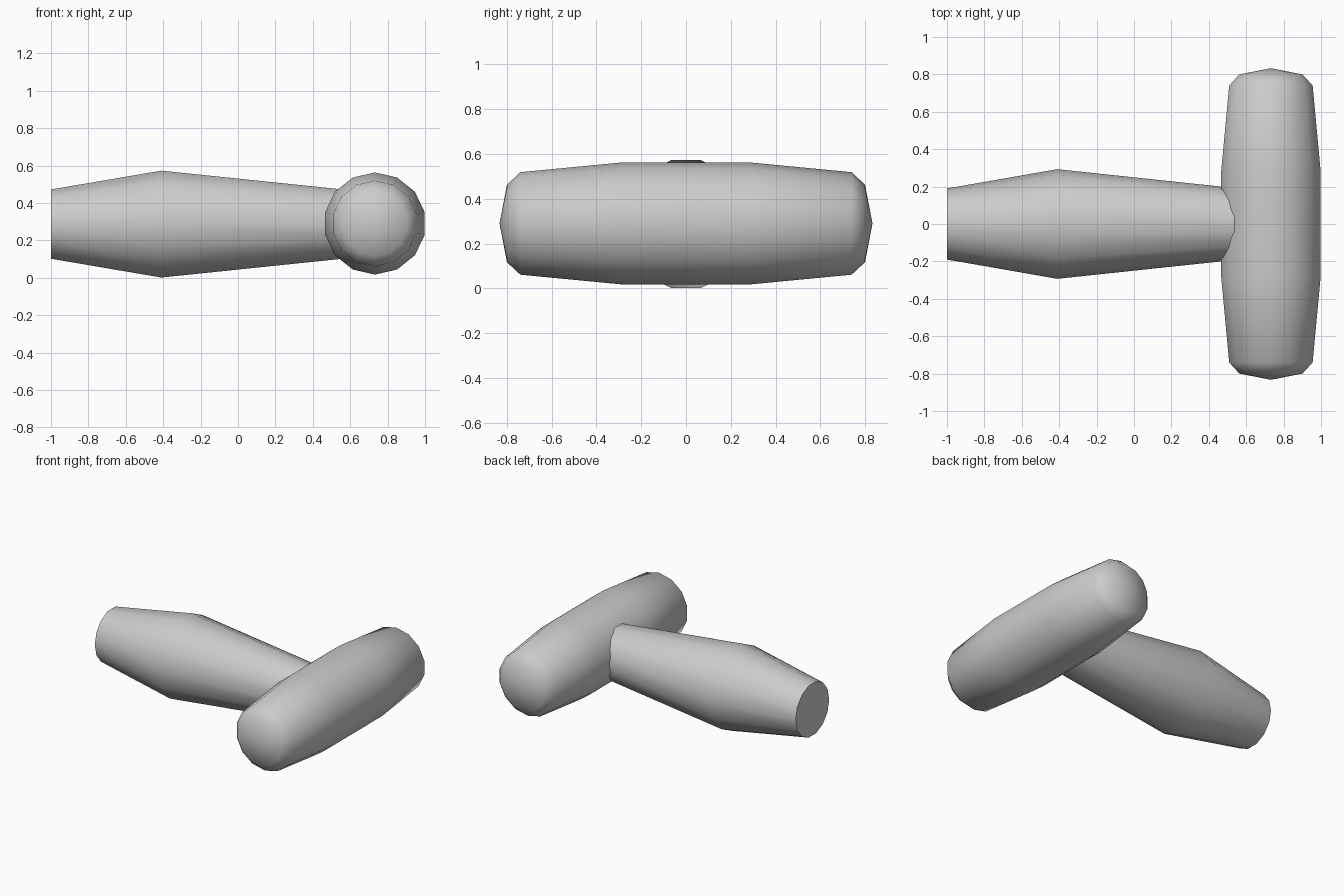
import bpy, bmesh, math
from mathutils import Matrix

if "Cube" in bpy.data.objects:
    bpy.data.objects.remove(bpy.data.objects["Cube"])

SIDES = 14


def lathe(name, profile, matrix):
    """Revolve (radius, height) points around local z; zero radius makes a pole."""
    bm = bmesh.new()
    rings = []
    for r, h in profile:
        if r == 0:
            rings.append([bm.verts.new((0, 0, h))] * SIDES)
        else:
            rings.append([bm.verts.new((r * math.cos(a), r * math.sin(a), h))
                          for a in (2 * math.pi * i / SIDES for i in range(SIDES))])
    for lo, hi in zip(rings, rings[1:]):
        for i in range(SIDES):
            j = (i + 1) % SIDES
            bm.faces.new(dict.fromkeys((lo[i], lo[j], hi[j], hi[i])))
    # flat caps on open ends
    for (r, _), ring in ((profile[0], rings[0]), (profile[-1], rings[-1])):
        if r > 0:
            bm.faces.new(ring)
    bm.transform(matrix)
    bmesh.ops.recalc_face_normals(bm, faces=bm.faces)
    mesh = bpy.data.meshes.new(name)
    bm.to_mesh(mesh)
    bm.free()
    mesh.shade_smooth()
    mesh.set_sharp_from_angle(angle=math.radians(50))
    obj = bpy.data.objects.new(name, mesh)
    bpy.context.collection.objects.link(obj)
    return obj


# Handle along x: flat butt, swelling, long taper ending inside the head
lathe("handle", [(0.19, -1.0), (0.293, -0.41), (0.172, 0.73)],
      Matrix.Translation((0, 0, 0.287)) @ Matrix.Rotation(math.pi / 2, 4, 'Y')
      @ Matrix.Rotation(math.pi / 2, 4, 'Z'))

# Mallet head along y: symmetric barrel with rounded, pointed ends
half = [(0.273, 0.28), (0.229, 0.74), (0.173, 0.80), (0, 0.833)]
profile = [(r, -h) for r, h in reversed(half)] + half
lathe("mallet_head", profile,
      Matrix.Translation((0.732, 0, 0.29)) @ Matrix.Rotation(math.pi / 2, 4, 'X')
      @ Matrix.Rotation(math.pi / 2, 4, 'Z'))
